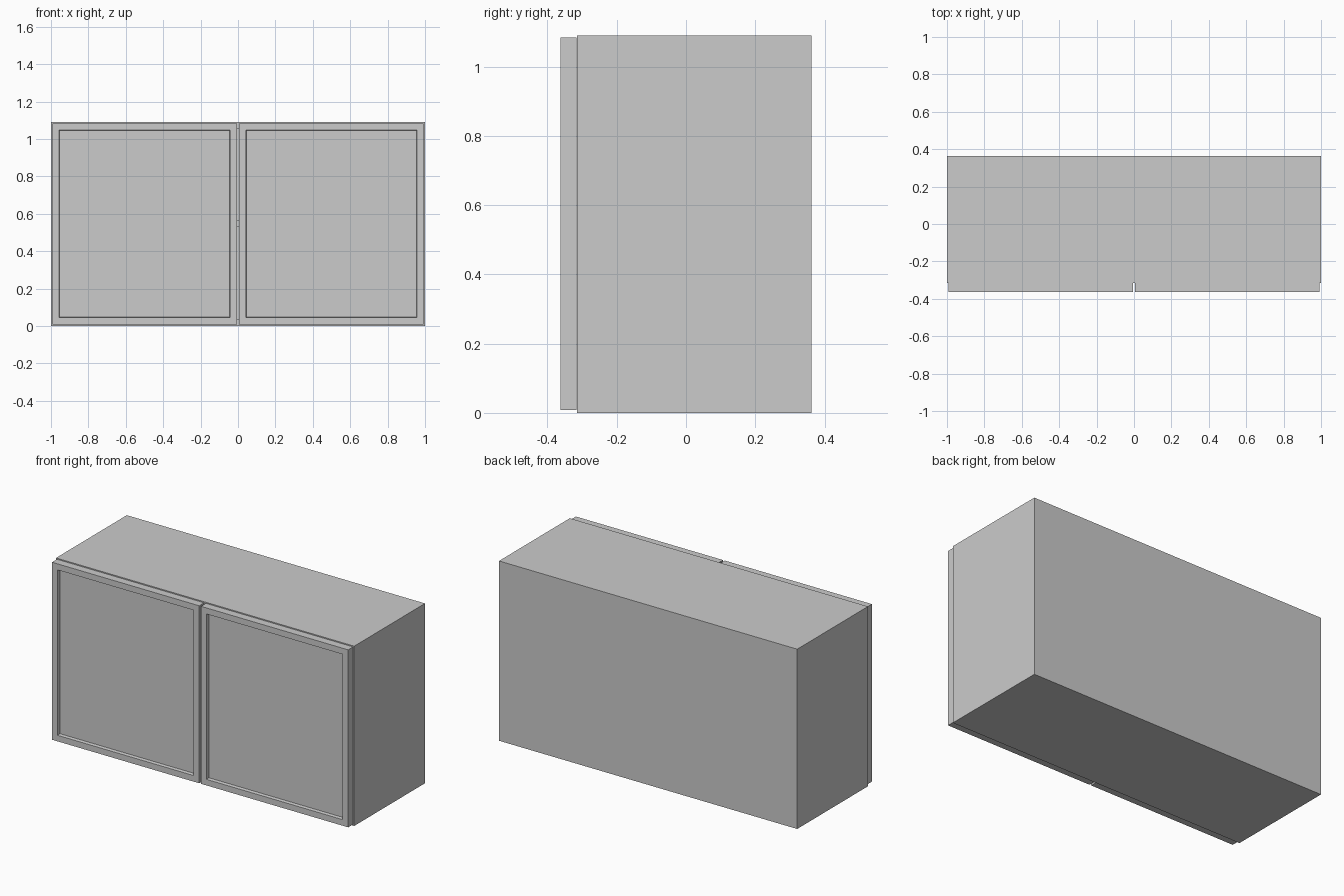
import bpy, bmesh

if "Cube" in bpy.data.objects:
    bpy.data.objects.remove(bpy.data.objects["Cube"])

def box(name, x, y, z):
    """Axis-aligned box from (min, max) ranges."""
    bm = bmesh.new()
    bmesh.ops.create_cube(bm, size=1)
    for v in bm.verts:
        v.co = [r[0] if c < 0 else r[1] for c, r in zip(v.co, (x, y, z))]
    return finish(name, bm)

def finish(name, bm):
    me = bpy.data.meshes.new(name)
    bm.to_mesh(me)
    bm.free()
    ob = bpy.data.objects.new(name, me)
    bpy.context.collection.objects.link(ob)
    return ob

W, H, T = 1.0, 1.09, 0.036       # half width, height, board thickness
FRONT, BACK = -0.315, 0.363      # carcass depth range
DOOR_FRONT = -0.363
IN = W - T

# Door: slab with a recessed front panel
def door(name, x, z, rail=0.052, depth=0.02, lip=0.004):
    bm = bmesh.new()
    bmesh.ops.create_cube(bm, size=1)
    for v in bm.verts:
        v.co = [r[0] if c < 0 else r[1]
                for c, r in zip(v.co, (x, (DOOR_FRONT, FRONT - 0.001), z))]
    bm.normal_update()
    face = min(bm.faces, key=lambda f: f.calc_center_median().y)
    bmesh.ops.inset_region(bm, faces=[face], thickness=rail)
    bmesh.ops.inset_region(bm, faces=[face], thickness=lip)
    for v in face.verts:
        v.co.y += depth
    return finish(name, bm)

# Sides and doors, left and right
for s, side in ((-1, "left"), (1, "right")):
    box(side + "_side", sorted((s * IN, s * W)), (FRONT, BACK), (0, H))
    door(side + "_door", sorted((s * 0.006, s * 0.993)), (0.008, H - 0.006))

# Horizontal boards and back
box("bottom_board", (-IN, IN), (FRONT, BACK), (0, T))
box("top_board", (-IN, IN), (FRONT, BACK), (H - T, H))
box("back_panel", (-IN, IN), (BACK - T, BACK), (T, H - T))
box("shelf", (-IN, IN), (FRONT + 0.01, BACK - T), (0.53, 0.566))
